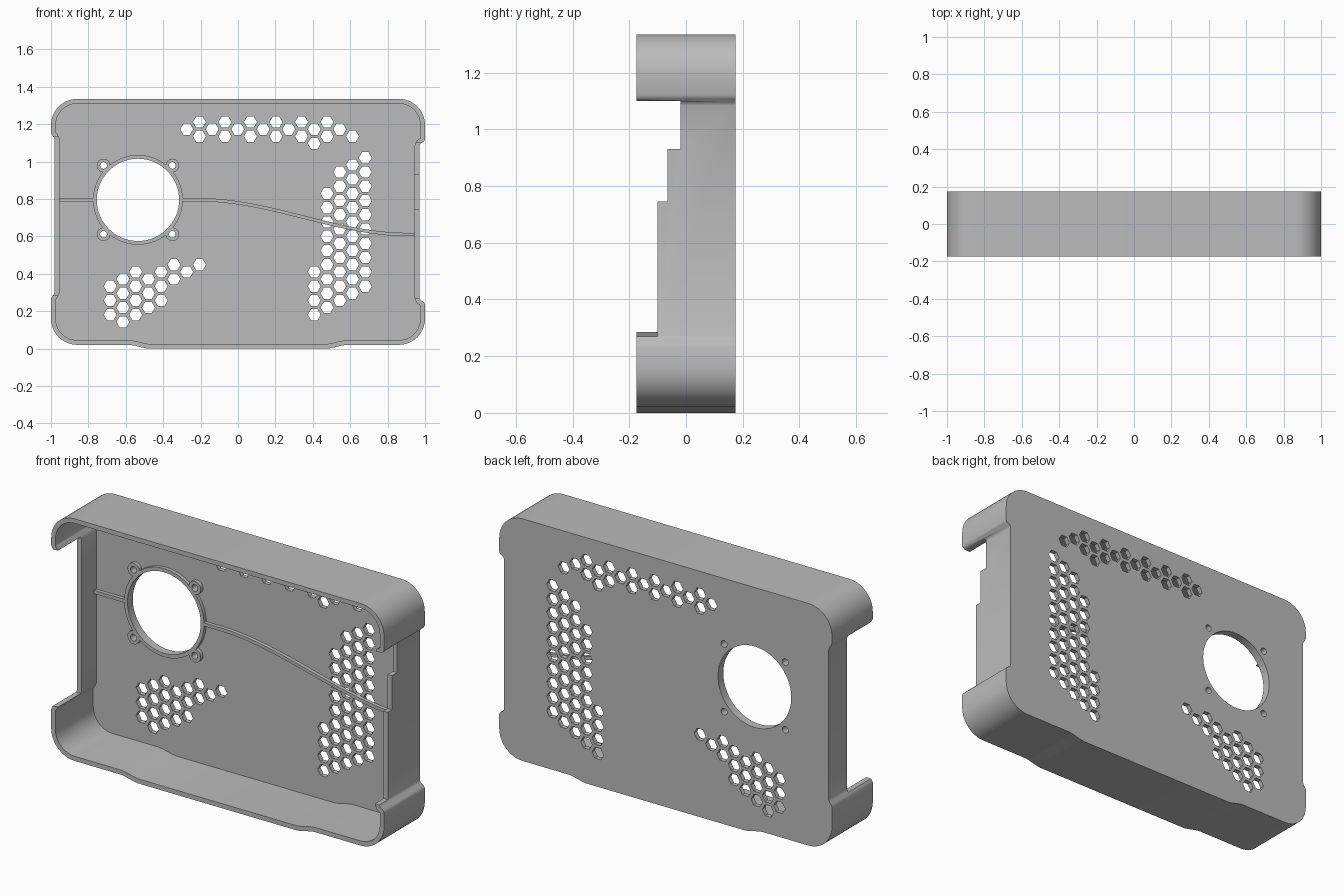
import bpy, bmesh, math
from mathutils import Vector

cube = bpy.data.objects.get("Cube")
if cube:
    bpy.data.objects.remove(cube, do_unlink=True)

GREY = 0.5
BACK, FRONT, PLATE = 0.175, -0.175, 0.15
WALL = 0.025
FAN = Vector((-0.535, 0.795))

mat = bpy.data.materials.new("plain grey")
mat.use_nodes = True
mat.diffuse_color = (GREY, GREY, GREY, 1)
mat.node_tree.nodes["Principled BSDF"].inputs["Base Color"].default_value = mat.diffuse_color


def prisms(name, outlines, y0, y1):
    """Object made of flat x-z outlines extruded from y0 to y1."""
    bm = bmesh.new()
    for pts in outlines:
        front = [bm.verts.new((x, y0, z)) for x, z in pts]
        back = [bm.verts.new((x, y1, z)) for x, z in pts]
        bm.faces.new(front)
        bm.faces.new(back[::-1])
        for i in range(len(pts)):
            j = (i + 1) % len(pts)
            bm.faces.new((front[j], front[i], back[i], back[j]))
    bmesh.ops.recalc_face_normals(bm, faces=bm.faces)
    mesh = bpy.data.meshes.new(name)
    bm.to_mesh(mesh)
    bm.free()
    mesh.materials.append(mat)
    obj = bpy.data.objects.new(name, mesh)
    bpy.context.collection.objects.link(obj)
    return obj


def combine(obj, other, op="DIFFERENCE"):
    """Apply a boolean and throw the helper away."""
    other.hide_render = True
    mod = obj.modifiers.new(op.lower(), "BOOLEAN")
    mod.operation, mod.object, mod.solver = op, other, "EXACT"
    bpy.ops.object.select_all(action="DESELECT")
    bpy.context.view_layer.objects.active = obj
    obj.select_set(True)
    bpy.ops.object.modifier_apply(modifier=mod.name)
    bpy.data.objects.remove(other, do_unlink=True)


def circle(c, r, n=48, start=0.0, sweep=math.tau):
    return [(c[0] + r * math.cos(start + sweep * i / n),
             c[1] + r * math.sin(start + sweep * i / n)) for i in range(n)]


def box(x0, x1, z0, z1):
    return [(x0, z0), (x1, z0), (x1, z1), (x0, z1)]


def half_outline(waist, low, high):
    """Right-hand half of the case outline, from bottom to top."""
    r, n = 0.14, 10
    pts = [(0.48, 0), (0.505, 0.004), (0.555, 0.016), (0.58, 0.02)]
    pts += circle((1 - r, 0.02 + r), r, n, -math.pi / 2, math.pi / 2) + [(1, 0.02 + r)]
    pts += [(1, low), (0.995, low + 0.012), (waist + 0.005, low + 0.025), (waist, low + 0.037)]
    pts += [(waist, high - 0.037), (waist + 0.005, high - 0.025), (0.995, high - 0.012), (1, high)]
    pts += circle((1 - r, 1.335 - r), r, n, 0, math.pi / 2) + [(1 - r, 1.335)]
    return pts


def inset(pts, d):
    """Move a counter-clockwise outline inwards by d."""
    out = []
    for i, p in enumerate(pts):
        p = Vector(p)
        a = (p - Vector(pts[i - 1])).normalized()
        b = (Vector(pts[(i + 1) % len(pts)]) - p).normalized()
        na, nb = Vector((-a.y, a.x)), Vector((-b.y, b.x))
        q = p + (na + nb) * (d / (1 + na.dot(nb)))
        out.append((q.x, q.y))
    return out


# Case: open tray with a waisted outline and a bulged bottom
right = half_outline(0.97, 0.235, 1.12)
left = [(-x, z) for x, z in half_outline(0.98, 0.265, 1.155)]
outline = right + left[::-1]
case = prisms("case_shell", [outline], FRONT, BACK)
combine(case, prisms("cavity", [inset(outline, WALL)], FRONT - 0.1, PLATE))

# Side openings: stepped on one side, a single step on the other
for x0, x1, z0, z1, y in [(0.9, 1.1, 0.27, 1.1, -0.1), (0.9, 1.1, 0.745, 1.1, -0.065),
                          (0.9, 1.1, 0.93, 1.1, -0.02), (-1.1, -0.9, 0.285, 1.135, 0.02)]:
    combine(case, prisms("side_cut", [box(x0, x1, z0, z1)], FRONT - 0.1, y))

# Hexagonal vents on a honeycomb lattice: (column, first row, last row)
runs = [(c, 0, 1 if c % 2 == 0 else 0) for c in range(-1, 12)]
runs += [(9, 1, 1), (12, 1, 1)]
runs += [(13, 2, 11), (12, 3, 12), (11, 3, 12), (10, 5, 13), (9, 10, 13)]
runs += [(-7, 11, 13), (-6, 11, 14), (-5, 10, 13), (-4, 11, 13),
         (-3, 10, 12), (-2, 10, 11), (-1, 10, 10), (0, 10, 10)]
vents = []
for col, first, last in runs:
    for row in range(first, last + 1):
        z = 1.211 - 0.0763 * (row + 0.5 * (col % 2))
        vents.append(circle((-0.206 + 0.0682 * col, z), 0.0345, 6))
combine(case, prisms("vent_cut", vents, 0.1, 0.3))

# Fan opening with four screw holes
ears = [FAN + Vector((sx, sz)) * 0.184 for sx in (-1, 1) for sz in (-1, 1)]


def fan_holes():
    holes = [circle(FAN, 0.22, 64)] + [circle(e, 0.018, 20) for e in ears]
    return prisms("fan_cut", holes, 0.05, 0.3)


combine(case, fan_holes())

# Raised fan rim with screw ears
RIB = 0.13
rim = prisms("fan_rim", [circle(FAN, 0.24, 64)], RIB, PLATE + 0.001)
for e in ears:
    combine(rim, prisms("ear", [circle(e, 0.036, 24)], RIB, PLATE + 0.001), "UNION")
combine(rim, fan_holes())


# Raised ribs: a straight one and a sweeping one
def sweep_z(x):
    t = min(max((x + 0.2) / 1.1, 0), 1)
    return 0.795 - 0.185 * t * t * (3 - 2 * t)


xs = [-0.298 + 1.245 * i / 40 for i in range(41)]
h = 0.009
curve = [(x, sweep_z(x) - h) for x in xs] + [(x, sweep_z(x) + h) for x in reversed(xs)]
curved_rib = prisms("curved_rib", [curve], RIB, PLATE + 0.001)
straight_rib = prisms("straight_rib", [box(-0.96, -0.772, 0.795 - h, 0.795 + h)], RIB, PLATE + 0.001)

# Smooth the rounded walls, keep edges sharp
bpy.ops.object.select_all(action="DESELECT")
for obj in (case, rim, curved_rib, straight_rib):
    obj.select_set(True)
bpy.context.view_layer.objects.active = case
bpy.ops.object.shade_smooth_by_angle(angle=math.radians(35))
